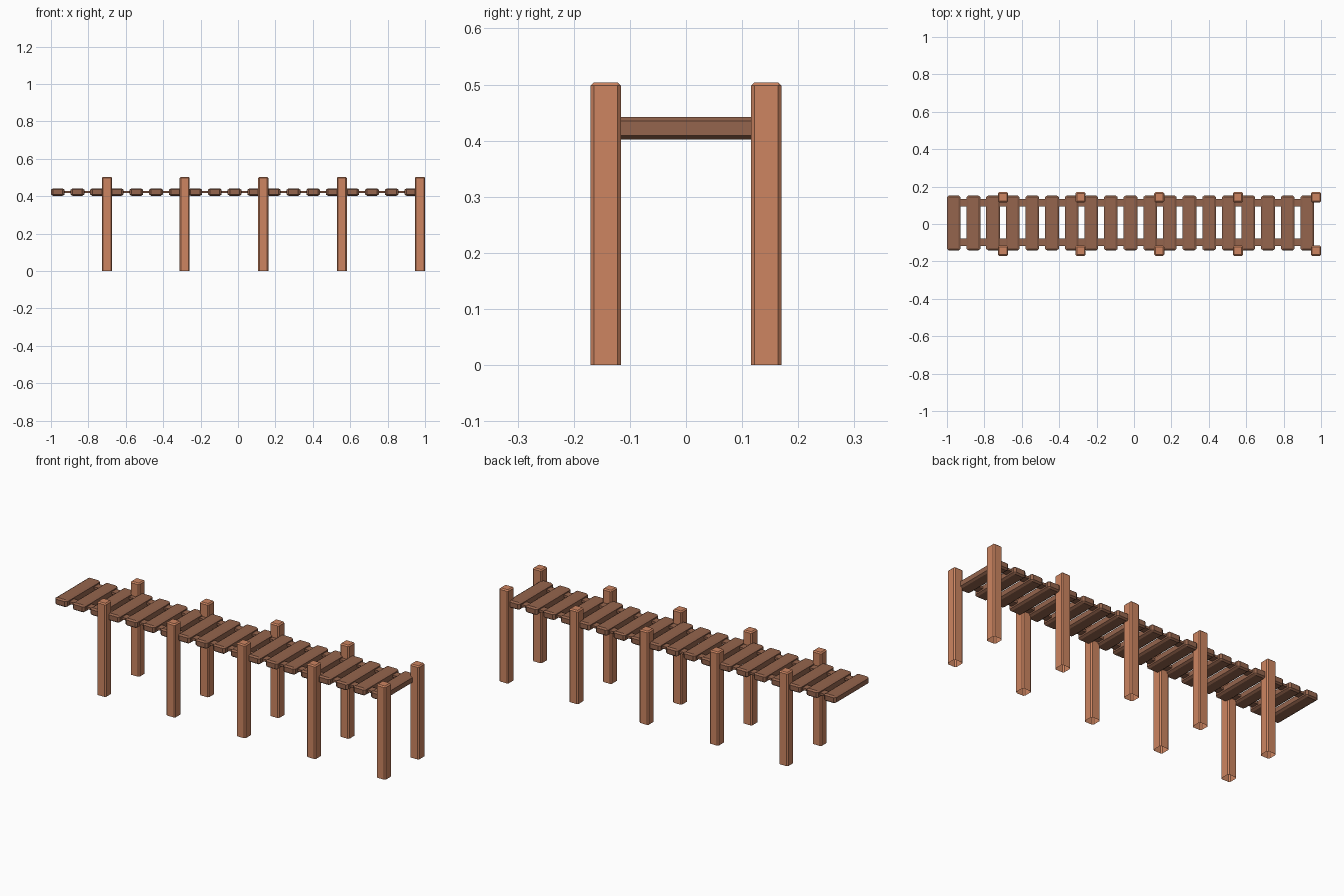
import bpy, bmesh
from mathutils import Vector

if "Cube" in bpy.data.objects:
    bpy.data.objects.remove(bpy.data.objects["Cube"])


def material(name, color):
    m = bpy.data.materials.new(name)
    m.diffuse_color = (*color, 1)
    m.use_nodes = True
    m.node_tree.nodes["Principled BSDF"].inputs["Base Color"].default_value = m.diffuse_color
    return m


def chamfered_box(name, lo, hi, chamfer, mat, cut_z=None):
    """Box from corner lo to hi with a flat chamfer sized per axis; optionally cut open below cut_z."""
    lo, hi = Vector(lo), Vector(hi)
    size, mid = hi - lo, (hi + lo) / 2
    bm = bmesh.new()
    bmesh.ops.create_cube(bm, size=1)
    if chamfer:
        # bevel in chamfer-sized units, then scale back
        bmesh.ops.scale(bm, vec=[size[i] / chamfer[i] for i in range(3)], verts=bm.verts)
        bmesh.ops.bevel(bm, geom=bm.edges[:], offset=1, offset_type='OFFSET',
                        segments=1, profile=0.5, affect='EDGES')
        bmesh.ops.scale(bm, vec=chamfer, verts=bm.verts)
    else:
        bmesh.ops.scale(bm, vec=size, verts=bm.verts)
    bmesh.ops.translate(bm, vec=mid, verts=bm.verts)
    if cut_z is not None:
        bmesh.ops.bisect_plane(bm, geom=bm.verts[:] + bm.edges[:] + bm.faces[:],
                               plane_co=(0, 0, cut_z), plane_no=(0, 0, 1), clear_inner=True)
    # keep the origin at the middle of the part
    bmesh.ops.translate(bm, vec=-mid, verts=bm.verts)
    me = bpy.data.meshes.new(name)
    bm.to_mesh(me)
    bm.free()
    me.materials.append(mat)
    ob = bpy.data.objects.new(name, me)
    ob.location = mid
    bpy.context.collection.objects.link(ob)
    return ob


plank_wood = material("plank_wood", (0.30, 0.13, 0.075))
post_wood = material("post_wood", (0.61, 0.235, 0.12))

# Deck planks
for i in range(19):
    x = -0.9635 + i * 0.105
    chamfered_box(f"plank_{i + 1}", (x - 0.0365, -0.142, 0.402), (x + 0.0365, 0.153, 0.442),
                  (0.011, 0.009, 0.007), plank_wood)

# Thin rails running under and through the planks
for name, y in (("front_rail", -0.097), ("back_rail", 0.113)):
    chamfered_box(name, (-0.96, y - 0.02, 0.417), (0.925, y + 0.02, 0.429), None, plank_wood)

# Pairs of posts, open at the foot
for i, x in enumerate((-0.70, -0.285, 0.135, 0.555, 0.973)):
    for side, y in (("front", -0.143), ("back", 0.143)):
        chamfered_box(f"{side}_post_{i + 1}", (x - 0.027, y - 0.0275, -0.05), (x + 0.027, y + 0.0275, 0.504),
                      (0.0065, 0.0065, 0.006), post_wood, cut_z=0)
